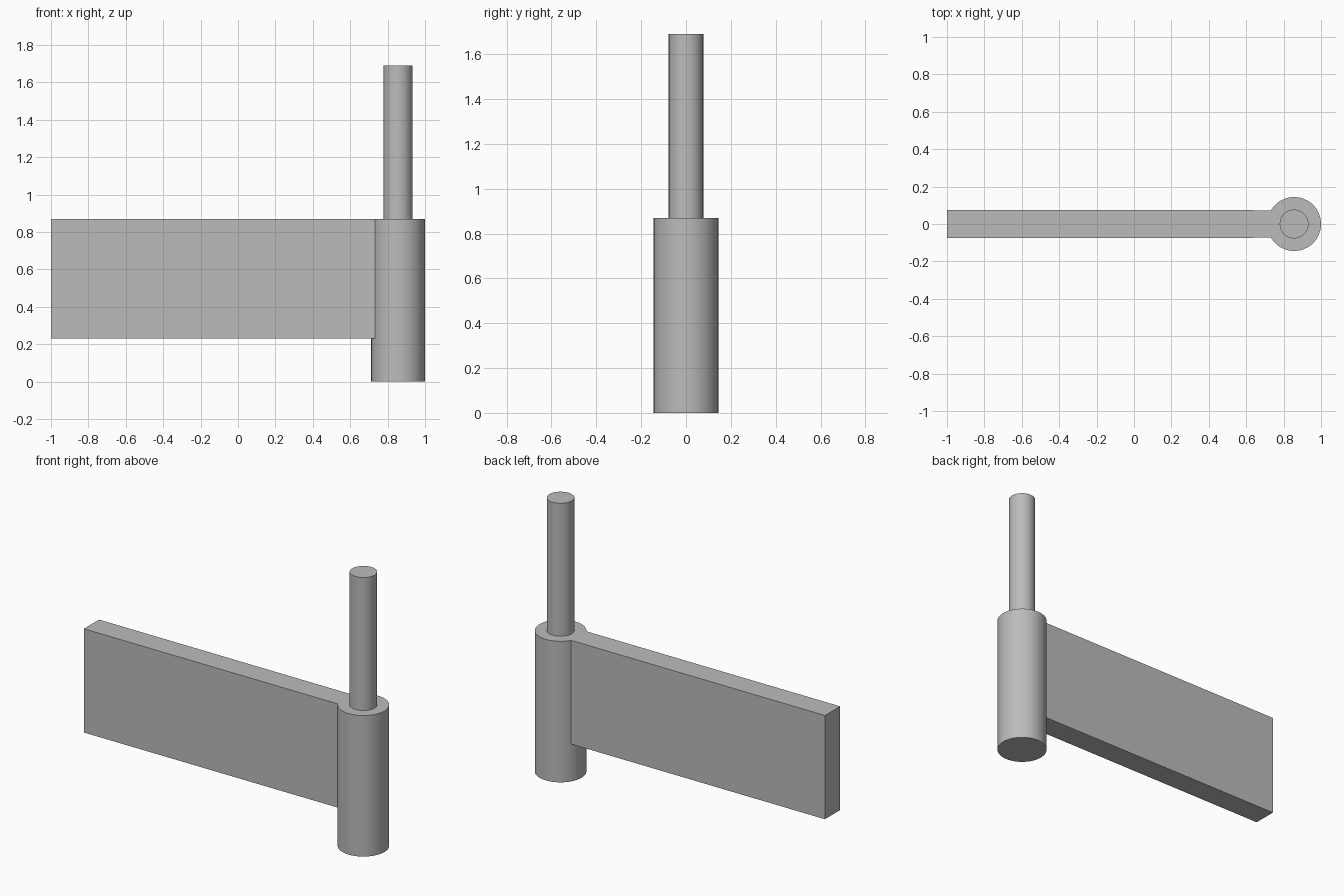
import bpy
import bmesh
import math

AXIS_X = 0.856          # hinge axis
BARREL_R, PIN_R = 0.144, 0.077
PLATE_HALF = 0.074
PLATE_BOTTOM, BARREL_TOP, PIN_TOP = 0.23, 0.87, 1.69

cube = bpy.data.objects.get("Cube")
if cube:
    bpy.data.objects.remove(cube, do_unlink=True)

steel = bpy.data.materials.new("grey_steel")
steel.use_nodes = True
colour = (0.5, 0.5, 0.5, 1)
steel.diffuse_color = colour
steel.node_tree.nodes["Principled BSDF"].inputs["Base Color"].default_value = colour


def extrude_outline(name, outline, bottom, top):
    """Raise a flat plan outline into a solid, smooth on its curved sides."""
    bm = bmesh.new()
    face = bm.faces.new([bm.verts.new((x, y, bottom)) for x, y in outline])
    raised = bmesh.ops.extrude_face_region(bm, geom=[face], use_keep_orig=True)
    verts = [v for v in raised["geom"] if isinstance(v, bmesh.types.BMVert)]
    bmesh.ops.translate(bm, verts=verts, vec=(0, 0, top - bottom))
    bmesh.ops.recalc_face_normals(bm, faces=bm.faces)
    mesh = bpy.data.meshes.new(name)
    bm.to_mesh(mesh)
    bm.free()
    mesh.materials.append(steel)
    obj = bpy.data.objects.new(name, mesh)
    bpy.context.collection.objects.link(obj)
    bpy.ops.object.select_all(action="DESELECT")
    obj.select_set(True)
    bpy.context.view_layer.objects.active = obj
    bpy.ops.object.shade_smooth_by_angle(angle=math.radians(30))


def arc(radius, start, end, steps):
    """Points on an arc about the hinge axis."""
    angles = [start + (end - start) * i / steps for i in range(steps + 1)]
    return [(AXIS_X + radius * math.cos(a), radius * math.sin(a)) for a in angles]


# Barrel and the pin standing on it
extrude_outline("barrel", arc(BARREL_R, 0, math.tau, 64)[:-1], 0, BARREL_TOP)
extrude_outline("pin", arc(PIN_R, 0, math.tau, 64)[:-1], BARREL_TOP, PIN_TOP)

# Plate, its end hollowed to sit against the barrel
half_angle = math.asin(PLATE_HALF / BARREL_R)
hollow = arc(BARREL_R - 0.001, math.pi + half_angle, math.pi - half_angle, 12)
plate = [(-1, PLATE_HALF), (-1, -PLATE_HALF)] + hollow
extrude_outline("plate", plate, PLATE_BOTTOM, BARREL_TOP)
